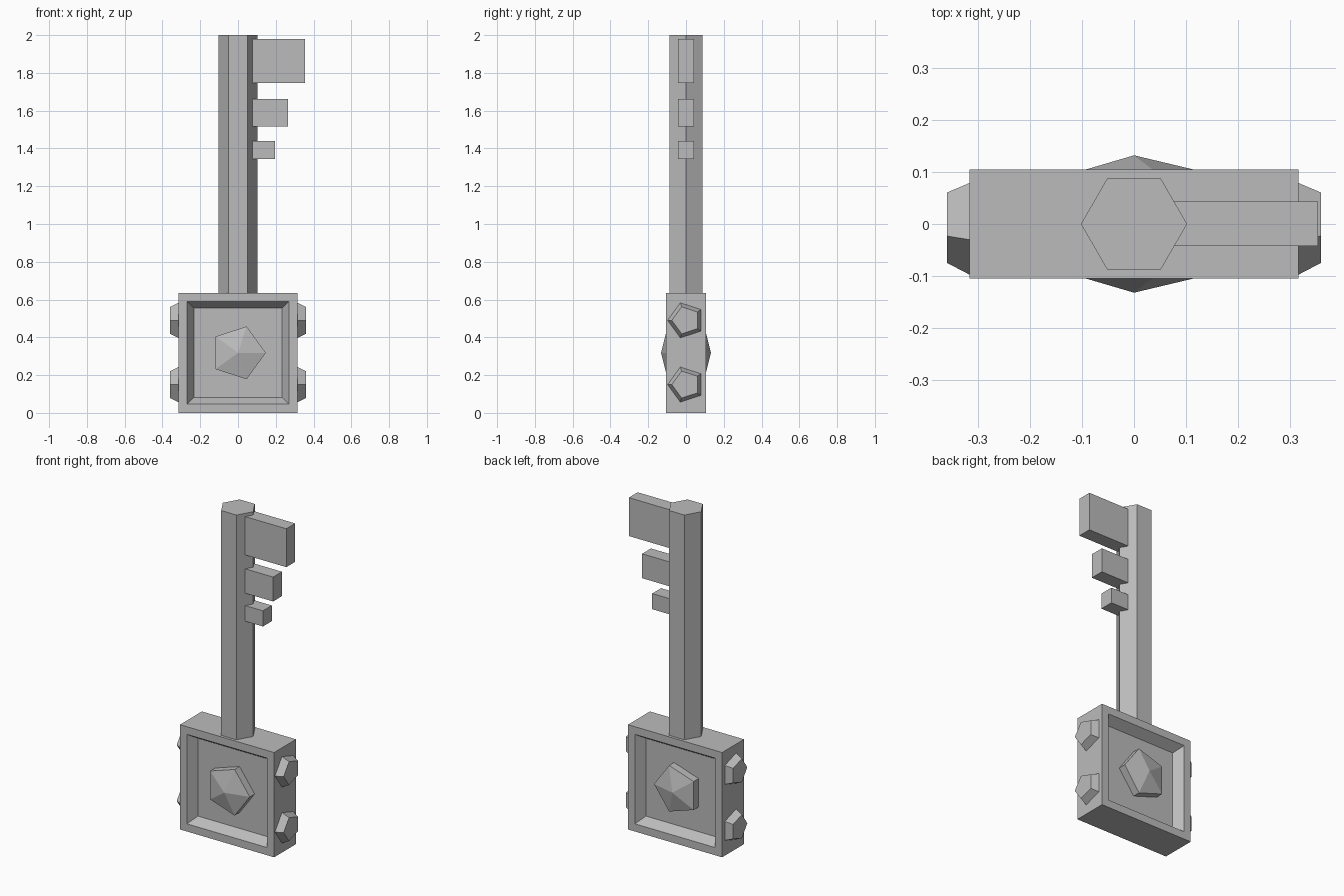
import bpy, bmesh, math
from mathutils import Matrix, Vector

cube = bpy.data.objects.get("Cube")
if cube:
    bpy.data.objects.remove(cube, do_unlink=True)

GREY = (0.5, 0.5, 0.5, 1)
metal = bpy.data.materials.new("grey metal")
metal.use_nodes = True
metal.diffuse_color = GREY
metal.node_tree.nodes["Principled BSDF"].inputs["Base Color"].default_value = GREY


def finish(name, bm):
    bmesh.ops.recalc_face_normals(bm, faces=bm.faces)
    mesh = bpy.data.meshes.new(name)
    bm.to_mesh(mesh)
    bm.free()
    mesh.materials.append(metal)
    obj = bpy.data.objects.new(name, mesh)
    bpy.context.collection.objects.link(obj)
    return obj


def box(name, lo, hi):
    bm = bmesh.new()
    lo, hi = Vector(lo), Vector(hi)
    size = Matrix.Diagonal((*(hi - lo), 1))
    bmesh.ops.create_cube(bm, size=1, matrix=Matrix.Translation((lo + hi) / 2) @ size)
    return finish(name, bm)


def loft(name, sides, rings, origin, u, v, axis):
    """Join regular polygons given as (radius, offset along axis); radius 0 is a point."""
    bm = bmesh.new()
    origin, u, v, axis = map(Vector, (origin, u, v, axis))
    loops = []
    for radius, offset in rings:
        centre = origin + axis * offset
        if radius == 0:
            loops.append([bm.verts.new(centre)] * sides)
            continue
        angles = [math.tau * i / sides for i in range(sides)]
        loops.append([bm.verts.new(centre + radius * (u * math.cos(a) + v * math.sin(a)))
                      for a in angles])
    for a, b in zip(loops, loops[1:]):
        for i in range(sides):
            j = (i + 1) % sides
            corners = dict.fromkeys((a[i], a[j], b[j], b[i]))
            bm.faces.new(list(corners))
    for end in (loops[0], loops[-1]):
        if len(set(end)) > 2:
            bm.faces.new(end)
    return finish(name, bm)


X, Y, Z = Vector((1, 0, 0)), Vector((0, 1, 0)), Vector((0, 0, 1))
HALF, DEPTH, MID = 0.316, 0.105, 0.318

# Square bow with a bevelled recess in the front and back
bm = bmesh.new()
bmesh.ops.create_cube(bm, size=1, matrix=Matrix.Translation((0, 0, MID))
                      @ Matrix.Diagonal((2 * HALF, 2 * DEPTH, 2 * MID, 1)))
for face in [f for f in bm.faces if abs(f.normal.y) > 0.9]:
    bmesh.ops.inset_region(bm, faces=[face], thickness=0.066)
    bmesh.ops.inset_region(bm, faces=[face], thickness=0.05)
    for vert in face.verts:
        vert.co.y *= 0.05 / DEPTH
finish("bow", bm)

# Pointed five-sided gems in the recesses
for name, side in (("front_gem", -1), ("back_gem", 1)):
    loft(name, 5, [(0.147, 0.03), (0.147, 0.097), (0, 0.132)],
         (0, 0, MID), X, Z, Y * side)

# Flat-topped studs on the left and right edges
for name, side in (("left", 1), ("right", -1)):
    for level, z in (("lower", 0.15), ("upper", 0.49)):
        loft(f"{name}_{level}_stud", 5, [(0.0975, HALF - 0.01), (0.0975, HALF), (0.075, 0.359)],
             (0, 0, z), -Y, Z, X * side)

# Hexagonal shaft
loft("shaft", 6, [(0.102, 0.6), (0.102, 2)], (0, 0, 0), X, Y, Z)

# Teeth, growing towards the tip
for name, reach, low, high in (("small_tooth", 0.197, 1.345, 1.44),
                               ("middle_tooth", 0.265, 1.515, 1.663),
                               ("large_tooth", 0.354, 1.747, 1.98)):
    box(name, (0.076, -0.042, low), (reach, 0.043, high))
